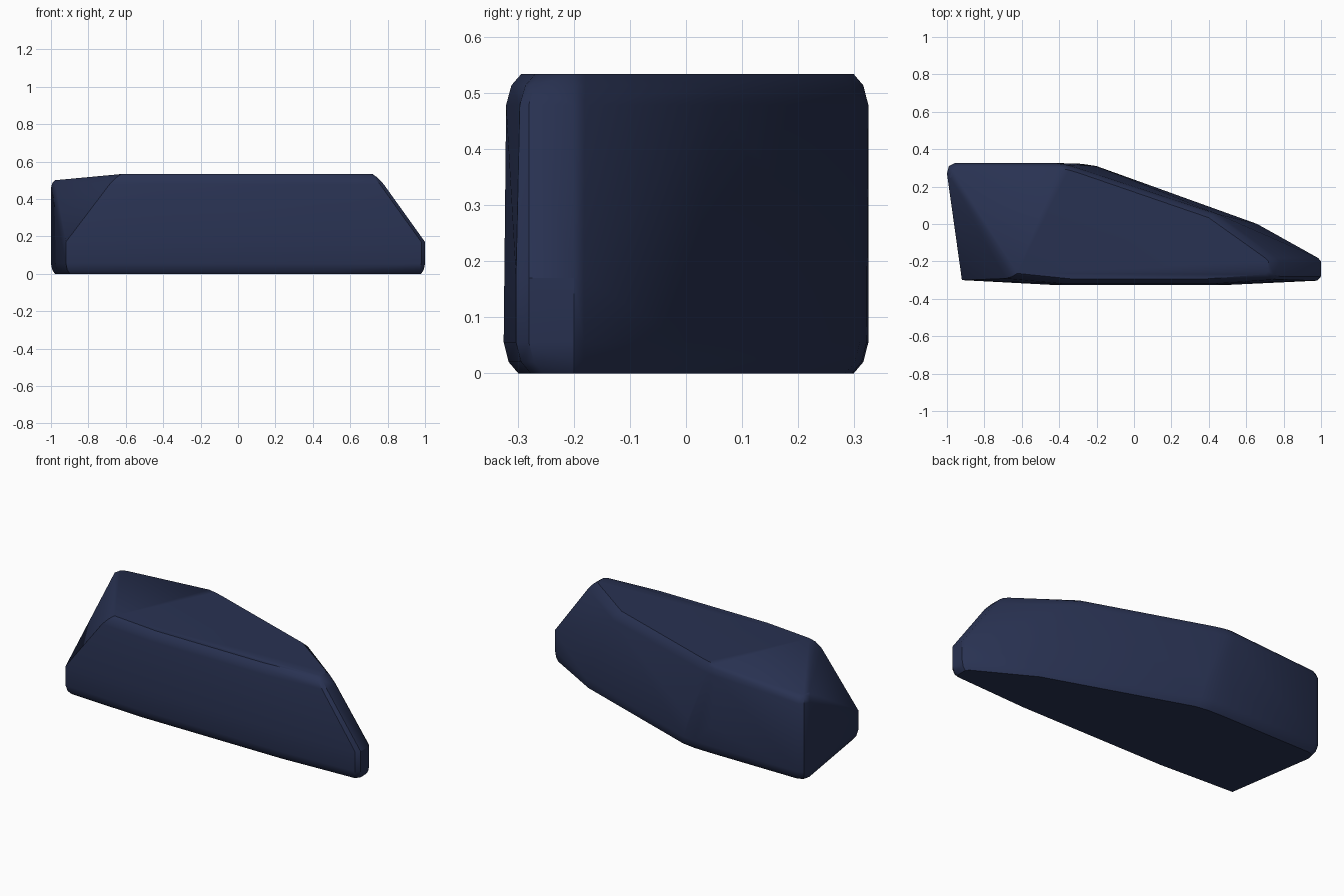
import bpy, bmesh

if "Cube" in bpy.data.objects:
    bpy.data.objects.remove(bpy.data.objects["Cube"])

# Plan outlines, listed in the same order, counter-clockwise from front left
FLOOR = [(-0.92, -0.30), (-0.45, -0.325), (0.52, -0.325), (0.98, -0.303),
         (1.0, -0.28), (1.0, -0.20), (0.985, -0.182), (0.66, 0.0),
         (-0.20, 0.31), (-0.28, 0.322), (-0.38, 0.325), (-0.96, 0.325),
         (-0.99, 0.31), (-1.0, 0.27)]
ROOF = [(-0.645, -0.29), (-0.35, -0.32), (0.40, -0.32), (0.72, -0.295),
        (0.74, -0.28), (0.74, -0.20), (0.72, -0.18), (0.42, 0.06),
        (-0.32, 0.30), (-0.37, 0.315), (-0.42, 0.325), (-0.96, 0.325),
        (-0.99, 0.31), (-1.0, 0.27)]
HEIGHT = 0.533
SHOULDER = 0.17          # the ends are upright below this height
ENDS = {0, 3, 4, 5, 6}
BACK_CORNER = {11, 12, 13}


def outline(z, inset):
    """Points of the rounded block at one height."""
    pts = []
    for i, (a, b) in enumerate(zip(FLOOR, ROOF)):
        start = SHOULDER if i in ENDS else 0.05
        t = min(1, max(0, (z - start) / (HEIGHT - start)))
        x = a[0] + (b[0] - a[0]) * t
        y = a[1] + (b[1] - a[1]) * t
        x -= inset * 0.8 * (1 if x > 0 else -1)
        y -= inset * (1 if y > 0.02 else -1 if y < -0.25 else 0)
        h = z - 0.033 * max(0, (z - 0.4) / (HEIGHT - 0.4)) if i in BACK_CORNER else z
        pts.append((x, y, h))
    return pts


# Faceted wedge block with rounded top and bottom rims
bm = bmesh.new()
for z, inset in ((0, 0.026), (0.02, 0.009), (0.055, 0), (SHOULDER, 0),
                 (0.478, 0), (0.513, 0.009), (HEIGHT, 0.026)):
    for p in outline(z, inset):
        bm.verts.new(p)
hull = bmesh.ops.convex_hull(bm, input=bm.verts)
spare = {g for g in hull["geom_interior"] + hull["geom_unused"]
         if isinstance(g, bmesh.types.BMVert) and not g.link_faces}
bmesh.ops.delete(bm, geom=list(spare), context="VERTS")
bmesh.ops.recalc_face_normals(bm, faces=bm.faces)
mesh = bpy.data.meshes.new("wedge_block")
bm.to_mesh(mesh)
bm.free()
block = bpy.data.objects.new("wedge_block", mesh)
bpy.context.collection.objects.link(block)

navy = bpy.data.materials.new("navy")
navy.diffuse_color = (0.022, 0.032, 0.085, 1)
navy.use_nodes = True
navy.node_tree.nodes["Principled BSDF"].inputs["Base Color"].default_value = navy.diffuse_color
mesh.materials.append(navy)

bpy.context.view_layer.objects.active = block
block.select_set(True)
bpy.ops.object.shade_smooth_by_angle(angle=0.6)
